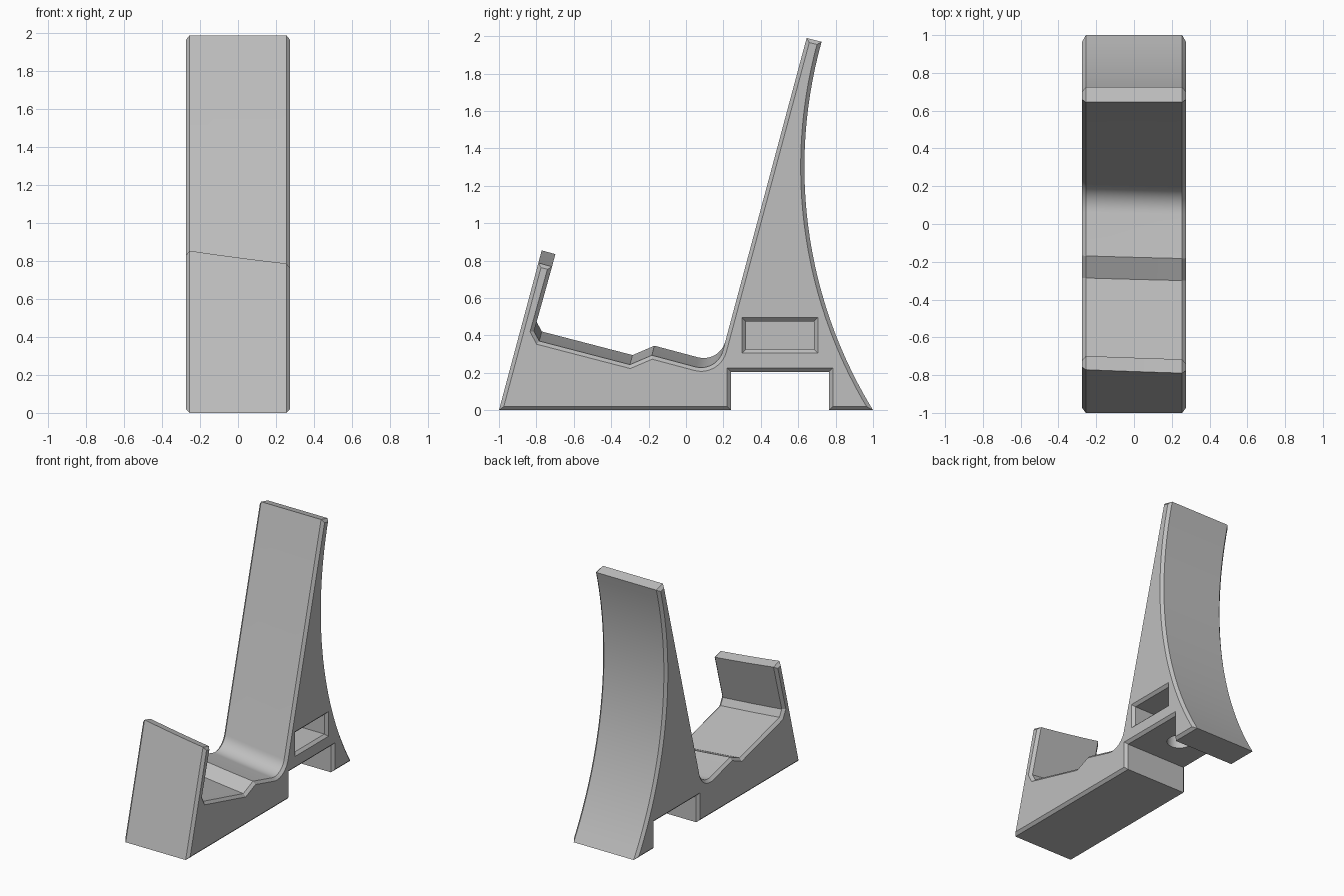
import bpy, bmesh, math
from mathutils import Vector

if "Cube" in bpy.data.objects:
    bpy.data.objects.remove(bpy.data.objects["Cube"])

HALF, CH = 0.275, 0.02            # half width and edge chamfer
S, C = math.sin(math.radians(15)), math.cos(math.radians(15))

grey = bpy.data.materials.new("light_grey")
grey.diffuse_color = (0.52, 0.52, 0.52, 1)
grey.use_nodes = True
grey.node_tree.nodes["Principled BSDF"].inputs["Base Color"].default_value = grey.diffuse_color


def profile(x):
    """Side outline (y, z); the cradle slides up the 15 degree lean towards -x."""
    u = (HALF - x) / (2 * HALF)
    u = 0.85 * u + 0.15 * u * u
    def slide(p, t):
        return Vector((p[0] + S * t * u, p[1] + C * t * u))
    pts = [Vector((-1, 0))]
    # front lip
    pts += [slide(p, 0.075) for p in ((-0.79, 0.785), (-0.717, 0.765))]
    # cradle floor with its dip
    pts += [slide(p, 0.057) for p in ((-0.813, 0.42), (-0.785, 0.368),
                                      (-0.30, 0.242), (-0.183, 0.292))]
    # fillet into the back rest
    r = 0.12
    corner = slide((0.165, 0.199), 0.057)
    centre = corner + r * Vector((S - C, C + S))
    for i in range(11):
        a = math.radians(-105 + 9 * i)
        pts.append(centre + r * Vector((math.cos(a), math.sin(a))))
    # back rest top
    pts.append(Vector((0.645, 1.99)))
    # hollow rear curve
    R, zc = 2.486, 1.3
    for i in range(29):
        z = 1.97 * (1 - i / 28)
        pts.append(Vector((0.633 + R - math.sqrt(R * R - (z - zc) ** 2), z)))
    # cable notch under the back rest
    pts += [Vector(p) for p in ((0.765, 0), (0.765, 0.205), (0.24, 0.205), (0.24, 0))]
    return pts


def inset(pts, d):
    """Mitred inward offset of a clockwise outline."""
    out = []
    for i, p in enumerate(pts):
        e1 = (p - pts[i - 1]).normalized()
        e2 = (pts[(i + 1) % len(pts)] - p).normalized()
        n1, n2 = Vector((e1.y, -e1.x)), Vector((e2.y, -e2.x))
        out.append(p + (n1 + n2) * d / (1 + n1.dot(n2)))
    return out


def make_object(name, bm):
    bmesh.ops.recalc_face_normals(bm, faces=bm.faces)
    me = bpy.data.meshes.new(name)
    bm.to_mesh(me)
    bm.free()
    me.materials.append(grey)
    ob = bpy.data.objects.new(name, me)
    bpy.context.collection.objects.link(ob)
    return ob


def loft(name, sections):
    """Skin equal-length (x, outline) sections and cap both ends."""
    bm = bmesh.new()
    rings = [[bm.verts.new((x, p[0], p[1])) for p in pts] for x, pts in sections]
    n = len(rings[0])
    for a, b in zip(rings, rings[1:]):
        for i in range(n):
            j = (i + 1) % n
            bm.faces.new((a[i], a[j], b[j], b[i]))
    bm.faces.new(rings[0])
    bm.faces.new(rings[-1])
    return make_object(name, bm)


# stand body with chamfered sides
edge = HALF - CH
sections = [(-HALF, inset(profile(-edge), CH))]
sections += [(x, profile(x)) for x in (-edge, -edge / 2, 0, edge / 2, edge)]
sections += [(HALF, inset(profile(edge), CH))]
stand = loft("phone_stand", sections)


# side pocket with a flared rim, open on the right only
def box(g):
    return [(0.32 - g, 0.325 - g), (0.32 - g, 0.475 + g),
            (0.685 + g, 0.475 + g), (0.685 + g, 0.325 - g)]

pocket = loft("pocket_cutter", [(-0.2, box(0)), (edge, box(0)), (HALF + 0.01, box(CH + 0.01))])

# cable hole from the notch up into the pocket
bm = bmesh.new()
bmesh.ops.create_cone(bm, cap_ends=True, segments=32, radius1=0.088, radius2=0.088, depth=0.25)
bmesh.ops.translate(bm, verts=bm.verts, vec=(0, 0.5, 0.265))
hole = make_object("hole_cutter", bm)

bpy.context.view_layer.objects.active = stand
stand.select_set(True)
for cutter in (pocket, hole):
    mod = stand.modifiers.new("cut", 'BOOLEAN')
    mod.operation, mod.solver, mod.object = 'DIFFERENCE', 'EXACT', cutter
    bpy.ops.object.modifier_apply(modifier=mod.name)
    bpy.data.objects.remove(cutter)

bpy.ops.object.shade_smooth_by_angle(angle=math.radians(25))
